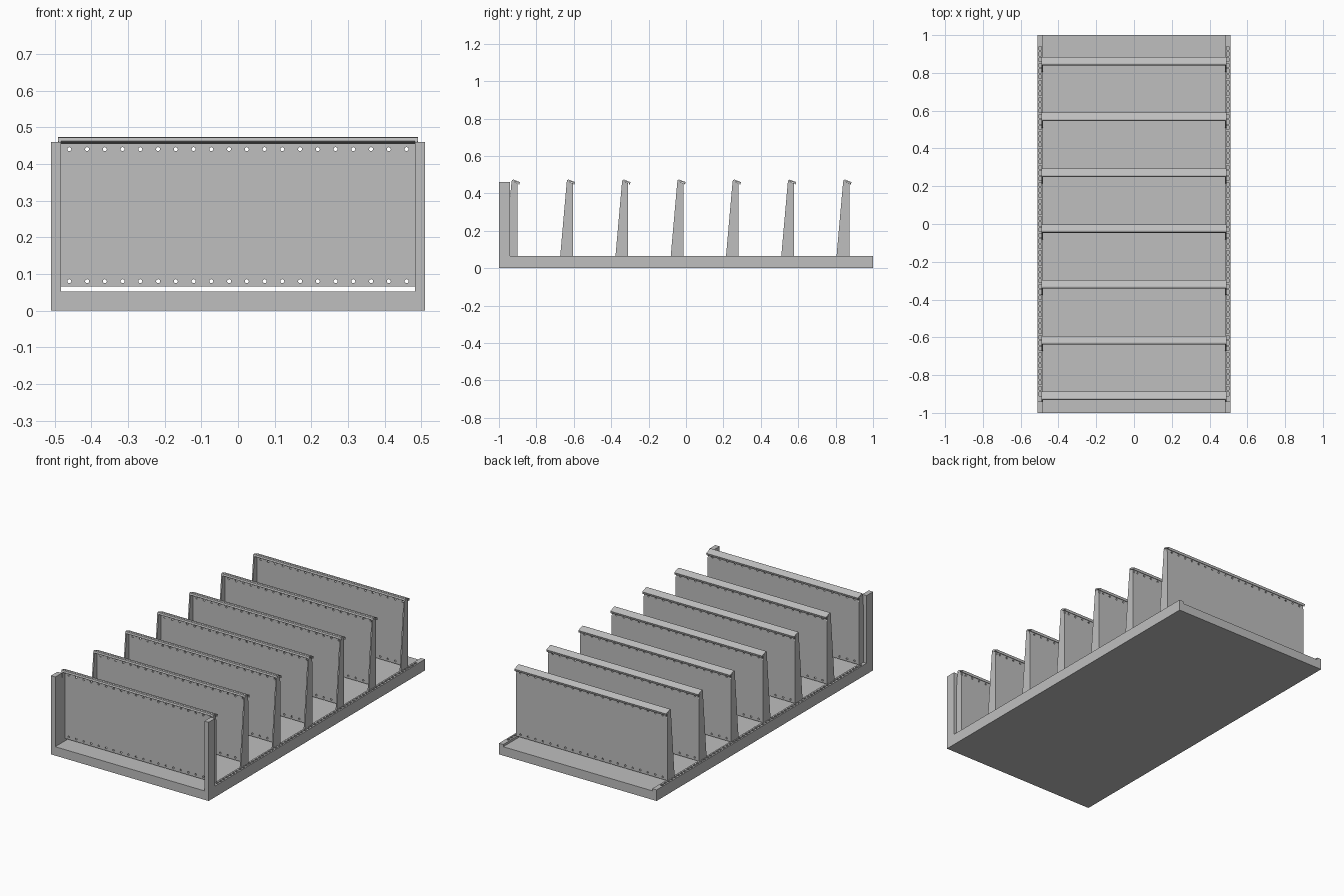
import bpy, bmesh
from mathutils import Matrix

cube = bpy.data.objects.get("Cube")
if cube:
    bpy.data.objects.remove(cube, do_unlink=True)

grey = bpy.data.materials.new("plain grey")
grey.use_nodes = True
grey.diffuse_color = (0.52, 0.52, 0.52, 1)
grey.node_tree.nodes["Principled BSDF"].inputs["Base Color"].default_value = (0.52, 0.52, 0.52, 1)


def add_prism(bm, profile, x0, x1):
    """Extrude a (y, z) outline from x0 to x1."""
    face = bm.faces.new([bm.verts.new((x0, y, z)) for y, z in profile])
    result = bmesh.ops.extrude_face_region(bm, geom=[face])
    moved = [v for v in result["geom"] if isinstance(v, bmesh.types.BMVert)]
    bmesh.ops.translate(bm, verts=moved, vec=(x1 - x0, 0, 0))


def add_box(bm, x0, x1, y0, y1, z0, z1):
    add_prism(bm, [(y0, z0), (y1, z0), (y1, z1), (y0, z1)], x0, x1)


def finish(name, bm):
    bmesh.ops.recalc_face_normals(bm, faces=bm.faces)
    mesh = bpy.data.meshes.new(name)
    bm.to_mesh(mesh)
    bm.free()
    mesh.materials.append(grey)
    ob = bpy.data.objects.new(name, mesh)
    bpy.context.collection.objects.link(ob)
    return ob


def cut(ob, cutter):
    """Subtract the cutter for good, then discard it."""
    mod = ob.modifiers.new("holes", 'BOOLEAN')
    mod.operation = 'DIFFERENCE'
    mod.solver = 'EXACT'
    mod.object = cutter
    cutter.hide_render = True
    bpy.context.view_layer.objects.active = ob
    bpy.ops.object.modifier_apply(modifier=mod.name)
    bpy.data.objects.remove(cutter, do_unlink=True)


HALF, INNER = 0.51, 0.482
FLOOR, RIM = 0.052, 0.065

# Shallow tray base, open at both ends
bm = bmesh.new()
add_box(bm, -HALF, HALF, -1, 1, 0, FLOOR)
finish("base_floor", bm)

# Slotted side rims and front corner posts
for side, s in (("left", 1), ("right", -1)):
    bm = bmesh.new()
    add_box(bm, s * INNER, s * HALF, -1, 1, FLOOR, RIM)
    rim = finish(side + "_rim", bm)
    bm = bmesh.new()
    for i in range(62):
        y = -0.9 + i * 0.03
        add_box(bm, s * 0.491, s * 0.502, y - 0.01, y + 0.01, FLOOR + 0.002, RIM + 0.02)
    cut(rim, finish("slot_cutter", bm))

    bm = bmesh.new()
    add_box(bm, s * INNER, s * HALF, -1, -0.94, RIM, 0.46)
    finish(side + "_front_post", bm)

# Divider panel pierced by two rows of round holes
bm = bmesh.new()
add_box(bm, -0.482, 0.482, -0.008, 0, RIM, 0.455)
panel = finish("divider_panel", bm)
bm = bmesh.new()
for z in (0.08, 0.44):
    for i in range(20):
        place = Matrix.Translation((-0.46 + i * 0.0484, 0, z)) @ Matrix.Rotation(1.5708, 4, 'X')
        bmesh.ops.create_cone(bm, cap_ends=True, segments=12, radius1=0.0055,
                              radius2=0.0055, depth=0.06, matrix=place)
cut(panel, finish("hole_cutter", bm))

# Tapered side flanges
bm = bmesh.new()
flange = [(-0.068, RIM), (0, RIM), (0, 0.432), (-0.004, 0.438),
          (-0.004, 0.455), (-0.024, 0.465), (-0.033, 0.462)]
for s in (-1, 1):
    add_prism(bm, flange, s * 0.482, s * 0.49)
flanges = finish("divider_flanges", bm)

# Folded top lip, sloping down to a hook at the back
bm = bmesh.new()
lip = [(-0.033, 0.462), (-0.030, 0.472), (-0.022, 0.473), (0.012, 0.460), (0.008, 0.447),
       (0.003, 0.449), (0.004, 0.456), (-0.024, 0.465), (-0.027, 0.458)]
add_prism(bm, lip, -0.491, 0.491)
top_lip = finish("divider_lip", bm)

# Repeat the divider along the tray
for part in (panel, flanges, top_lip):
    name = part.name
    for i in range(7):
        ob = part if i == 0 else part.copy()
        if i:
            bpy.context.collection.objects.link(ob)
        ob.name = f"{name}_{i + 1}"
        ob.location.y = -0.9 + i * 0.2955
